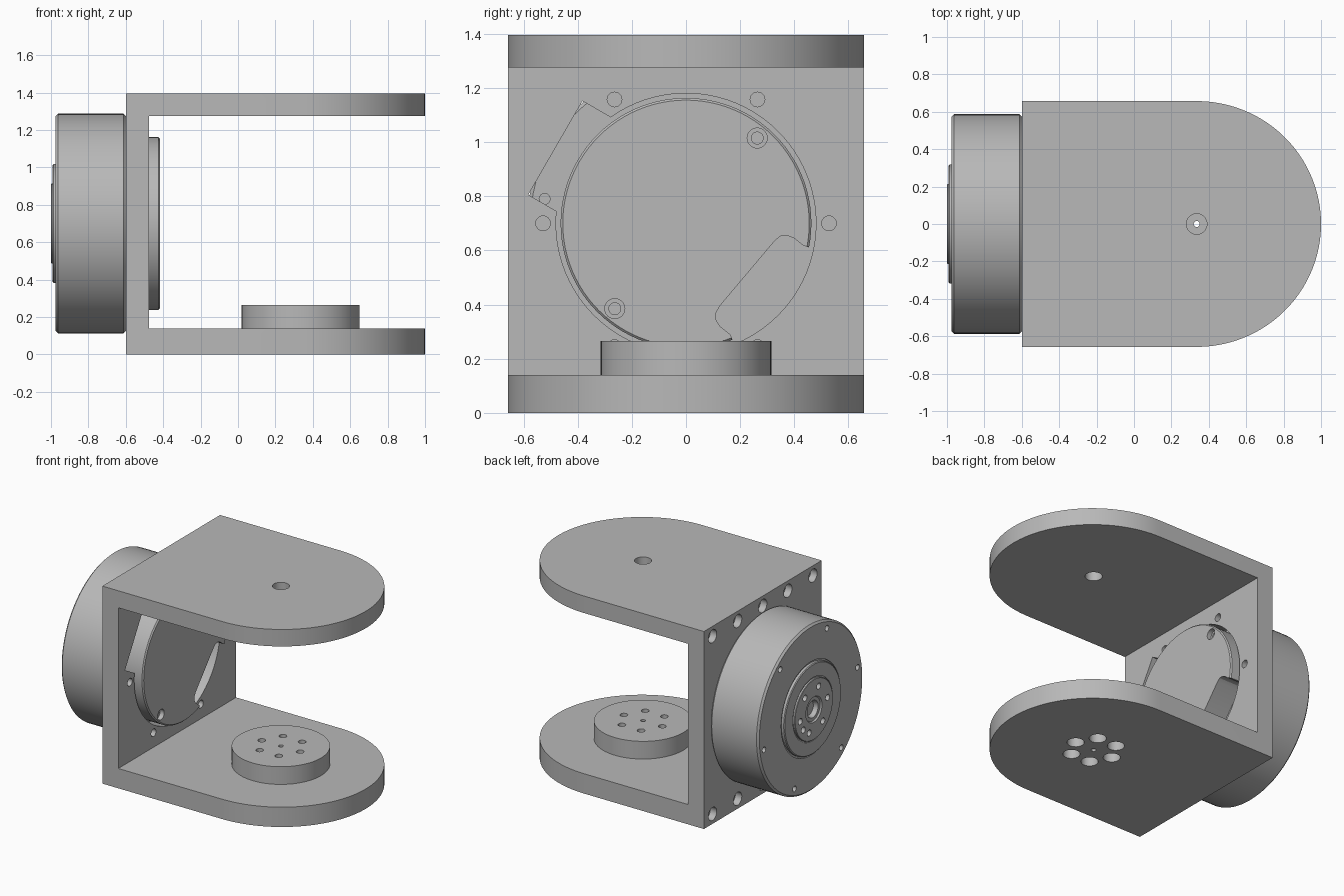
import bpy, bmesh
from math import cos, sin, pi, radians
from mathutils import Vector

default = bpy.data.objects.get("Cube")
if default:
    bpy.data.objects.remove(default, do_unlink=True)

grey = bpy.data.materials.new("plain_grey")
GREY = (0.48, 0.48, 0.48, 1)
grey.diffuse_color = GREY
grey.use_nodes = True
grey.node_tree.nodes["Principled BSDF"].inputs["Base Color"].default_value = GREY

ARM_X, AXIS_Z = 0.335, 0.7      # arm pivot and motor axis
HALF_W, HEIGHT = 0.657, 1.395


def place(axis, a, b, h):
    return Vector((h, a, b)) if axis == "X" else Vector((a, b, h))


def lathe(bm, axis, centre, profile, seg=32):
    """Revolve (radius, height) pairs; the ends are closed on the axis."""
    rings = []
    for r, h in profile:
        rings.append([bm.verts.new(place(axis, centre[0] + r * cos(2 * pi * i / seg),
                                         centre[1] + r * sin(2 * pi * i / seg), h))
                      for i in range(seg)])
    for lo, hi in zip(rings, rings[1:]):
        for i in range(seg):
            j = (i + 1) % seg
            bm.faces.new((lo[i], lo[j], hi[j], hi[i]))
    bm.faces.new(rings[0])
    bm.faces.new(rings[-1])


def prism(bm, axis, points, h0, h1):
    lo = [bm.verts.new(place(axis, a, b, h0)) for a, b in points]
    hi = [bm.verts.new(place(axis, a, b, h1)) for a, b in points]
    bm.faces.new(lo)
    bm.faces.new(hi)
    for i in range(len(lo)):
        j = (i + 1) % len(lo)
        bm.faces.new((lo[i], lo[j], hi[j], hi[i]))


def hole(bm, axis, centre, r, h0, h1, seg=24):
    lathe(bm, axis, centre, [(r, h0), (r, h1)], seg)


def around(centre, r, start=0, count=6):
    return [(centre[0] + r * cos(radians(start) + 2 * pi * i / count),
             centre[1] + r * sin(radians(start) + 2 * pi * i / count)) for i in range(count)]


def finish(name, bm):
    bmesh.ops.recalc_face_normals(bm, faces=bm.faces)
    mesh = bpy.data.meshes.new(name)
    bm.to_mesh(mesh)
    bm.free()
    mesh.materials.append(grey)
    obj = bpy.data.objects.new(name, mesh)
    bpy.context.collection.objects.link(obj)
    return obj


def activate(obj):
    bpy.ops.object.select_all(action="DESELECT")
    obj.select_set(True)
    bpy.context.view_layer.objects.active = obj


def cut(obj, bm):
    cutter = finish("cutter", bm)
    cutter.hide_render = True
    mod = obj.modifiers.new("cut", "BOOLEAN")
    mod.operation, mod.solver, mod.object = "DIFFERENCE", "EXACT", cutter
    activate(obj)
    bpy.ops.object.modifier_apply(modifier=mod.name)
    bpy.data.objects.remove(cutter, do_unlink=True)


def smooth(obj):
    activate(obj)
    bpy.ops.object.shade_smooth_by_angle(angle=radians(30))


# Bracket: rounded plan, hollowed into a U
bm = bmesh.new()
arc = [(ARM_X + (1 - ARM_X) * cos(t), HALF_W * sin(t))
       for t in [-pi / 2 + pi * i / 64 for i in range(65)]]
prism(bm, "Z", [(-0.6, HALF_W), (-0.6, -HALF_W)] + arc, 0, HEIGHT)
bracket = finish("bracket", bm)
bm = bmesh.new()
prism(bm, "Z", [(-0.475, -1), (2, -1), (2, 1), (-0.475, 1)], 0.14, 1.275)
cut(bracket, bm)

# Motor opening and the connector notch beside it
centre = (0, AXIS_Z)
bm = bmesh.new()
hole(bm, "X", centre, 0.48, -0.7, -0.4, 96)
cut(bracket, bm)
bm = bmesh.new()
out = Vector((cos(radians(150)), sin(radians(150))))
side = Vector((-out.y, out.x))
mid = Vector(centre)
prism(bm, "X", [mid + out * a + side * b for a, b in
                ((0.3, -0.2), (0.557, -0.2), (0.557, 0.2), (0.3, 0.2))], -0.7, -0.4)
cut(bracket, bm)

# Bolt holes: motor flange, counterbored back rows, arm pivots
bm = bmesh.new()
for p in around(centre, 0.528):
    hole(bm, "X", p, 0.027, -0.7, -0.4)
for z in (0.07, 1.325):
    for i in range(-2, 3):
        lathe(bm, "X", (0.28 * i, z), [(0.046, -0.7), (0.046, -0.55),
                                       (0.025, -0.55), (0.025, -0.5)], 24)
pivot = (ARM_X, 0)
hole(bm, "Z", pivot, 0.055, 1.2, 1.5, 32)
hole(bm, "Z", pivot, 0.016, -0.1, 0.2)
for p in around(pivot, 0.15):
    lathe(bm, "Z", p, [(0.055, -0.1), (0.055, 0.07), (0.025, 0.07), (0.025, 0.2)], 24)
cut(bracket, bm)
smooth(bracket)

# Raised pivot hub on the lower arm
bm = bmesh.new()
hole(bm, "Z", pivot, 0.315, 0.14, 0.265, 80)
pivot_hub = finish("pivot_hub", bm)
bm = bmesh.new()
hole(bm, "Z", pivot, 0.016, 0.1, 0.3)
for p in around(pivot, 0.15):
    hole(bm, "Z", p, 0.025, 0.1, 0.3)
cut(pivot_hub, bm)
smooth(pivot_hub)

# Motor: inner boss, housing and stepped output flange
bm = bmesh.new()
lathe(bm, "X", centre, [(0.455, -0.418), (0.463, -0.426), (0.463, -0.6), (0.575, -0.6),
                        (0.587, -0.612), (0.587, -0.962), (0.574, -0.975), (0.33, -0.975),
                        (0.33, -0.968), (0.318, -0.968), (0.318, -0.986), (0.312, -0.991),
                        (0.222, -0.991), (0.222, -0.986), (0.213, -0.986), (0.213, -0.997),
                        (0.21, -1.0), (0.09, -1.0), (0.083, -0.99), (0.06, -0.99),
                        (0.05, -0.96)], 96)
motor = finish("motor", bm)

# Cable pocket, open at the rim of the boss
bm = bmesh.new()
pocket = [(0.33, -0.062), (0.35, -0.047), (0.375, -0.045), (0.4, -0.056), (0.43, -0.08),
          (0.45, -0.088), (0.56, -0.11), (0.5, -0.5), (0.2, -0.52), (0.165, -0.412),
          (0.125, -0.38), (0.11, -0.355), (0.111, -0.33), (0.125, -0.305)]
prism(bm, "X", [(y, AXIS_Z + z) for y, z in pocket], -0.595, -0.38)
cut(motor, bm)

# Screw holes on both faces of the motor
bm = bmesh.new()
for p in ((0.263, 1.015), (-0.263, 0.385)):
    lathe(bm, "X", p, [(0.037, -0.38), (0.037, -0.45), (0.022, -0.45), (0.022, -0.55)], 24)
hole(bm, "X", (-0.522, 0.79), 0.02, -0.64, -0.55)
for p in around(centre, 0.53, 50):
    hole(bm, "X", p, 0.02, -1.1, -0.93, 16)
for p in around(centre, 0.155, 50) + around(centre, 0.155, 320, 1):
    hole(bm, "X", p, 0.022, -1.1, -0.95, 16)
cut(motor, bm)
smooth(motor)
